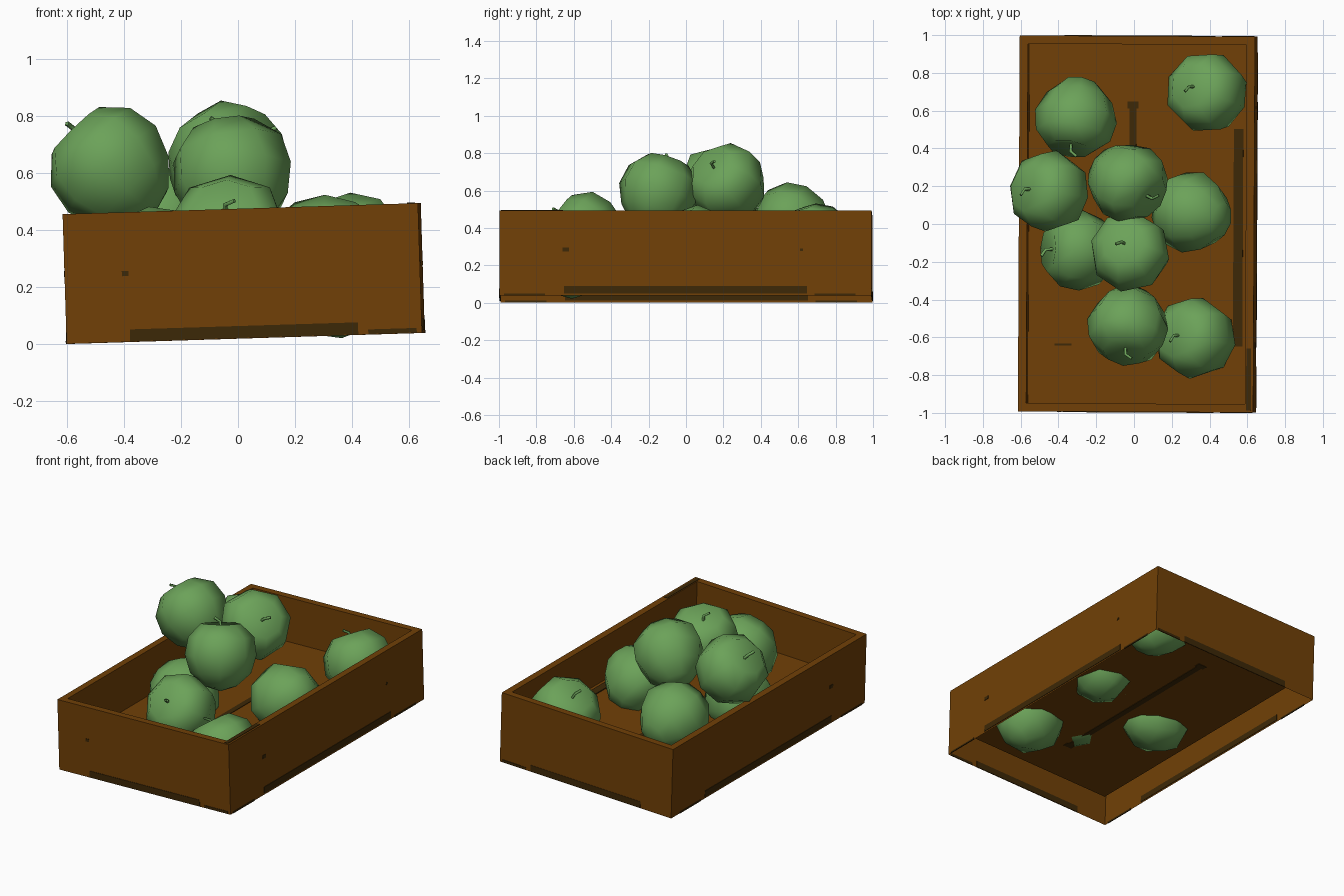
import bpy, bmesh, random
from mathutils import Vector, Matrix

if "Cube" in bpy.data.objects:
    bpy.data.objects.remove(bpy.data.objects["Cube"])
random.seed(4)


def material(name, rgb):
    m = bpy.data.materials.new(name)
    m.use_nodes = True
    m.diffuse_color = (*rgb, 1)
    m.node_tree.nodes["Principled BSDF"].inputs["Base Color"].default_value = (*rgb, 1)
    return m


wood = material("brown wood", (0.165, 0.051, 0.002))
stain = material("dark wood", (0.046, 0.021, 0.002))
green = material("apple green", (0.148, 0.362, 0.1))

# The crate leans and turns slightly, so its parts are built straight and then placed
lean = (Matrix.Translation((0.027, 0, 0.02))
        @ Matrix.Rotation(-0.005, 4, 'Z') @ Matrix.Rotation(-0.031, 4, 'Y'))
W, L, H, T = 0.623, 0.995, 0.455, 0.062
FLOOR = 0.165


def add_object(name, bm, mat, matrix):
    mesh = bpy.data.meshes.new(name)
    bm.to_mesh(mesh)
    bm.free()
    mesh.materials.append(mat)
    ob = bpy.data.objects.new(name, mesh)
    bpy.context.collection.objects.link(ob)
    ob.matrix_world = matrix


def box_mesh(centre, size):
    bm = bmesh.new()
    bmesh.ops.create_cube(bm, size=1)
    bmesh.ops.scale(bm, vec=size, verts=bm.verts)
    bmesh.ops.translate(bm, vec=centre, verts=bm.verts)
    return bm


def plate(name, centre, size):
    add_object(name, box_mesh(centre, size), stain, lean)


# Crate: a shell open below, with a thick rim and a raised floor
bm = box_mesh((0, 0, H / 2), (2 * W, 2 * L, H))
bm.normal_update()
top = next(f for f in bm.faces if f.normal.z > 0.9)
bottom = next(f for f in bm.faces if f.normal.z < -0.9)
bmesh.ops.delete(bm, geom=[bottom], context='FACES_ONLY')
bmesh.ops.inset_region(bm, faces=[top], thickness=T)
well = bmesh.ops.extrude_discrete_faces(bm, faces=[top])["faces"][0]
bmesh.ops.translate(bm, vec=(0, 0, FLOOR - H), verts=well.verts)
add_object("crate", bm, wood, lean)

# Dark bands and knots on the walls
P = 0.006
for s in (1, -1):
    plate("end_band", (0, s * L, 0.023), (0.8, P, 0.042))
    plate("end_corner_band", (0.52, s * L, 0.01), (0.17, P, 0.016))
    plate("side_band", (s * W, 0, 0.03), (P, 1.3, 0.04))
    for y in (-0.86, 0.8):
        plate("side_corner_band", (s * W, y, 0.005), (P, 0.22, 0.01))
    plate("side_knot", (s * W, -0.64, 0.245), (P, 0.034, 0.022))
plate("small_side_knot", (W, 0.62, 0.245), (P, 0.016, 0.014))
plate("end_knot", (-0.41, -L, 0.24), (0.024, P, 0.018))
plate("rim_band", (0.598, -0.82, H), (0.025, 0.33, P))

# Dark grooves seen on both faces of the floor
plate("floor_groove", (-0.03, 0, FLOOR), (0.036, 1.26, P))
for y in (-0.63, 0.63):
    plate("groove_end", (-0.03, y, FLOOR), (0.06, 0.036, P))
plate("floor_mark", (-0.395, -0.64, FLOOR + 0.0035), (0.09, 0.012, P))
plate("floor_edge_band", (0.53, -0.07, FLOOR + 0.0035), (0.05, 1.15, P))


def apple(number, centre, axis):
    radius = 0.216
    place = (Matrix.Translation(centre)
             @ Vector(axis).to_track_quat('Z', 'Y').to_matrix().to_4x4())
    bm = bmesh.new()
    bmesh.ops.create_uvsphere(bm, u_segments=8, v_segments=6, radius=radius)
    for v in bm.verts:
        t = v.co.z / radius
        if t > 0.99:
            v.co.z *= 0.74          # stem hollow
        elif t > -0.99:
            grow = 1.0 + 0.12 * t + random.uniform(-0.03, 0.03)
            v.co.x *= grow
            v.co.y *= grow
    for f in bm.faces:
        f.smooth = True
    add_object(f"apple_{number}", bm, green, place)

    # Bent stem
    curve = bpy.data.curves.new(f"stem_{number}", 'CURVE')
    curve.dimensions = '3D'
    curve.bevel_depth = 0.009
    curve.bevel_resolution = 0
    curve.use_fill_caps = True
    spline = curve.splines.new('POLY')
    spline.points.add(2)
    for p, co in zip(spline.points, ((0, 0, 0.15), (0.006, 0, 0.2), (0.04, 0, 0.222))):
        p.co = (*co, 1)
    curve.materials.append(green)
    stem = bpy.data.objects.new(f"stem_{number}", curve)
    bpy.context.collection.objects.link(stem)
    stem.matrix_world = place


# Apple pile: centre and the direction its stem points
pile = [
    ((-0.44, 0.17, 0.615), (-0.7, 0.1, 0.72)),
    ((-0.04, 0.225, 0.63), (0.7, -0.5, 0.6)),
    ((-0.02, -0.15, 0.585), (-0.2, 0.3, 0.95)),
    ((-0.03, -0.53, 0.37), (-0.1, -0.8, 0.6)),
    ((0.33, -0.605, 0.23), (-0.6, 0.1, 0.8)),
    ((-0.28, -0.14, 0.26), (-0.95, 0.05, 0.35)),
    ((0.31, 0.06, 0.315), (-0.75, 0.2, -0.5)),
    ((0.395, 0.695, 0.31), (-0.5, 0.2, 0.85)),
    ((-0.31, 0.57, 0.425), (-0.15, -0.9, 0.35)),
]
for i, (centre, axis) in enumerate(pile, 1):
    apple(i, centre, axis)
